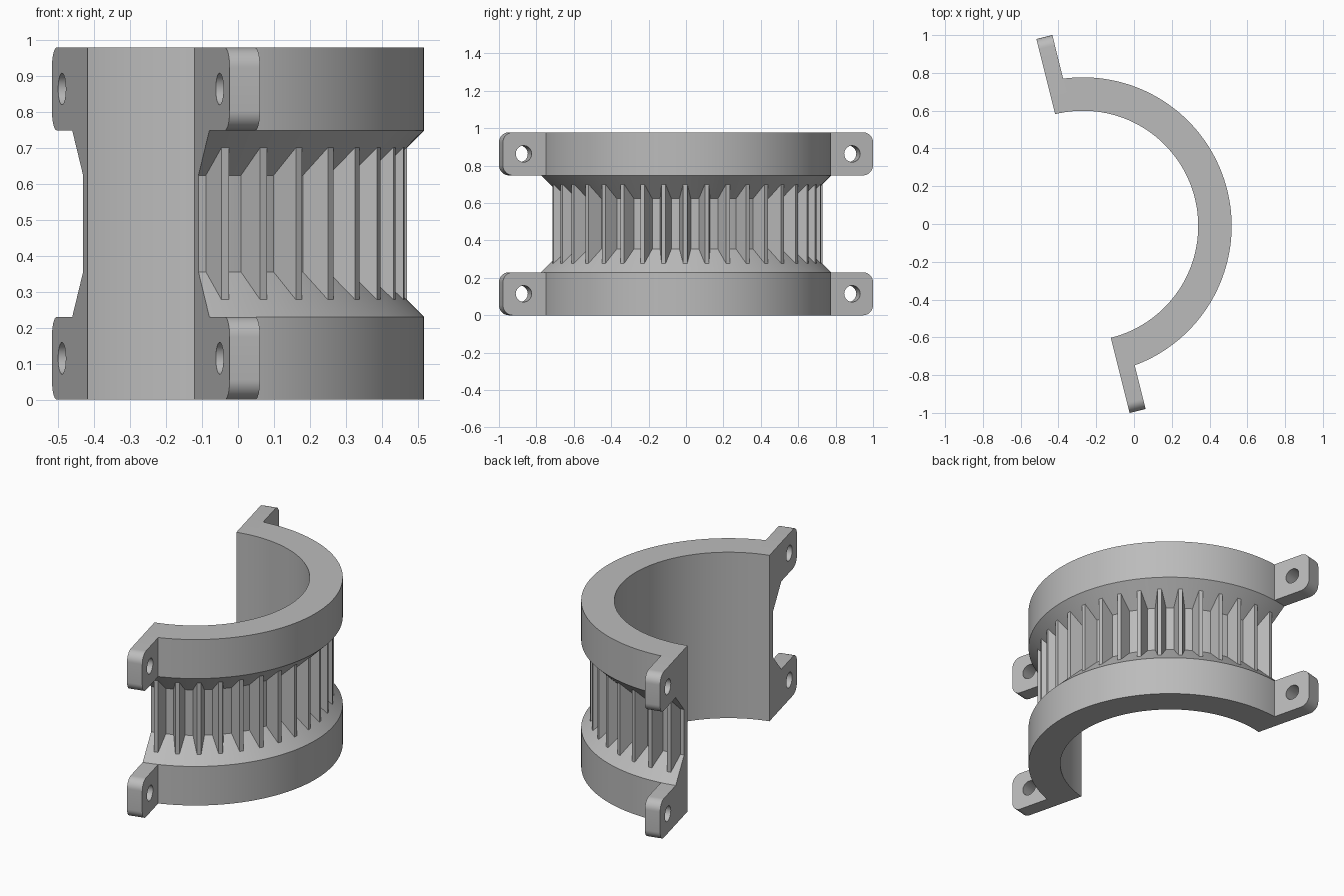
import bpy
import bmesh
from math import cos, sin, pi, radians
from mathutils import Matrix, Vector

cube = bpy.data.objects.get("Cube")
if cube:
    bpy.data.objects.remove(cube, do_unlink=True)

# Main dimensions
HEIGHT, BAND = 0.978, 0.23
R_IN, R_OUT, R_GROOVE, R_RIB = 0.61, 0.787, 0.662, 0.739
EAR_REACH, EAR_THICK, EAR_ROUND = 1.02, 0.087, 0.055
HOLE_AT, HOLE_R = 0.905, 0.044
RIBS, STEPS = 20, 90

# The half ring is turned slightly about the vertical axis
PLACE = Matrix.Translation((-0.27, -0.0105, 0)) @ Matrix.Rotation(radians(14), 4, "Z")

grey = bpy.data.materials.new("plain grey")
grey.use_nodes = True
COLOUR = (0.5, 0.5, 0.5, 1)
grey.diffuse_color = COLOUR
for node in grey.node_tree.nodes:
    if node.type == "BSDF_PRINCIPLED":
        node.inputs["Base Color"].default_value = COLOUR


def add_object(name, mesh):
    """Place a mesh, colour it and smooth its round surfaces."""
    mesh.transform(PLACE)
    mesh.materials.clear()
    mesh.materials.append(grey)
    mesh.shade_smooth()
    mesh.set_sharp_from_angle(angle=radians(30))
    obj = bpy.data.objects.new(name, mesh)
    bpy.context.collection.objects.link(obj)
    return obj


def mesh_from(name, bm):
    bmesh.ops.recalc_face_normals(bm, faces=bm.faces)
    mesh = bpy.data.meshes.new(name)
    bm.to_mesh(mesh)
    bm.free()
    return mesh


# Half ring: a grooved profile swept through half a turn
def half_ring():
    slope = R_OUT - R_GROOVE
    profile = [(R_IN, 0), (R_OUT, 0), (R_OUT, BAND), (R_GROOVE, BAND + slope),
               (R_GROOVE, HEIGHT - BAND - slope), (R_OUT, HEIGHT - BAND),
               (R_OUT, HEIGHT), (R_IN, HEIGHT)]
    bm = bmesh.new()
    rows = []
    for i in range(STEPS + 1):
        a = -pi / 2 + pi * i / STEPS
        rows.append([bm.verts.new((r * cos(a), r * sin(a), z)) for r, z in profile])
    for a, b in zip(rows, rows[1:]):
        for k in range(len(profile)):
            n = (k + 1) % len(profile)
            bm.faces.new((a[k], a[n], b[n], b[k]))
    bm.faces.new(rows[0])
    bm.faces.new(rows[-1])
    return mesh_from("half_ring", bm)


# Rib: a tapered upright bar whose ends sink into the sloped groove walls
def rib(angle):
    root, tip = 0.033, 0.011
    bm = bmesh.new()
    section = [(R_GROOVE - 0.01, -root), (R_RIB, -tip), (R_RIB, tip), (R_GROOVE - 0.01, root)]
    face = bm.faces.new([bm.verts.new((x, y, BAND + 0.01)) for x, y in section])
    new = bmesh.ops.extrude_face_region(bm, geom=[face])["geom"]
    verts = [v for v in new if isinstance(v, bmesh.types.BMVert)]
    bmesh.ops.translate(bm, verts=verts, vec=(0, 0, HEIGHT - 2 * BAND - 0.02))
    bm.transform(Matrix.Rotation(angle, 4, "Z"))
    return mesh_from("rib", bm)


# Bolt ear: a rounded outline with a hole, extruded to its thickness
def arc(cx, cy, r, start, end, count):
    return [(cx + r * cos(start + (end - start) * i / count),
             cy + r * sin(start + (end - start) * i / count)) for i in range(count + 1)]


def ear(side, z0):
    inner, rd = 0.7, EAR_ROUND
    outline = [(inner, BAND), (inner, 0)]
    outline += arc(EAR_REACH - rd, rd, rd, -pi / 2, 0, 10)
    outline += arc(EAR_REACH - rd, BAND - rd, rd, 0, pi / 2, 10)
    hole = arc(HOLE_AT, BAND / 2, HOLE_R, 0, 2 * pi, 32)[:-1]
    curve = bpy.data.curves.new("ear_outline", "CURVE")
    curve.dimensions = "2D"
    curve.fill_mode = "BOTH"
    curve.extrude = EAR_THICK / 2
    for points in (outline, hole):
        spline = curve.splines.new("POLY")
        spline.points.add(len(points) - 1)
        for p, (u, v) in zip(spline.points, points):
            p.co = (side * u, v, 0, 1)
        spline.use_cyclic_u = True
    temp = bpy.data.objects.new("ear_outline", curve)
    mesh = bpy.data.meshes.new_from_object(temp)
    bpy.data.objects.remove(temp)
    bpy.data.curves.remove(curve)
    # Stand the outline up against the split plane
    axes = Matrix(((0, 0, 1, EAR_THICK / 2), (1, 0, 0, 0), (0, 1, 0, z0), (0, 0, 0, 1)))
    mesh.transform(axes)
    bm = bmesh.new()
    bm.from_mesh(mesh)
    bmesh.ops.remove_doubles(bm, verts=bm.verts, dist=0.0001)
    bpy.data.meshes.remove(mesh)
    return mesh_from("ear", bm)


add_object("half_ring", half_ring())
for i in range(RIBS):
    add_object(f"rib_{i + 1}", rib(-pi / 2 + pi * (i + 0.5) / RIBS))
for side, end in ((-1, "front"), (1, "back")):
    for z0, level in ((0, "lower"), (HEIGHT - BAND, "upper")):
        add_object(f"{level}_{end}_ear", ear(side, z0))
